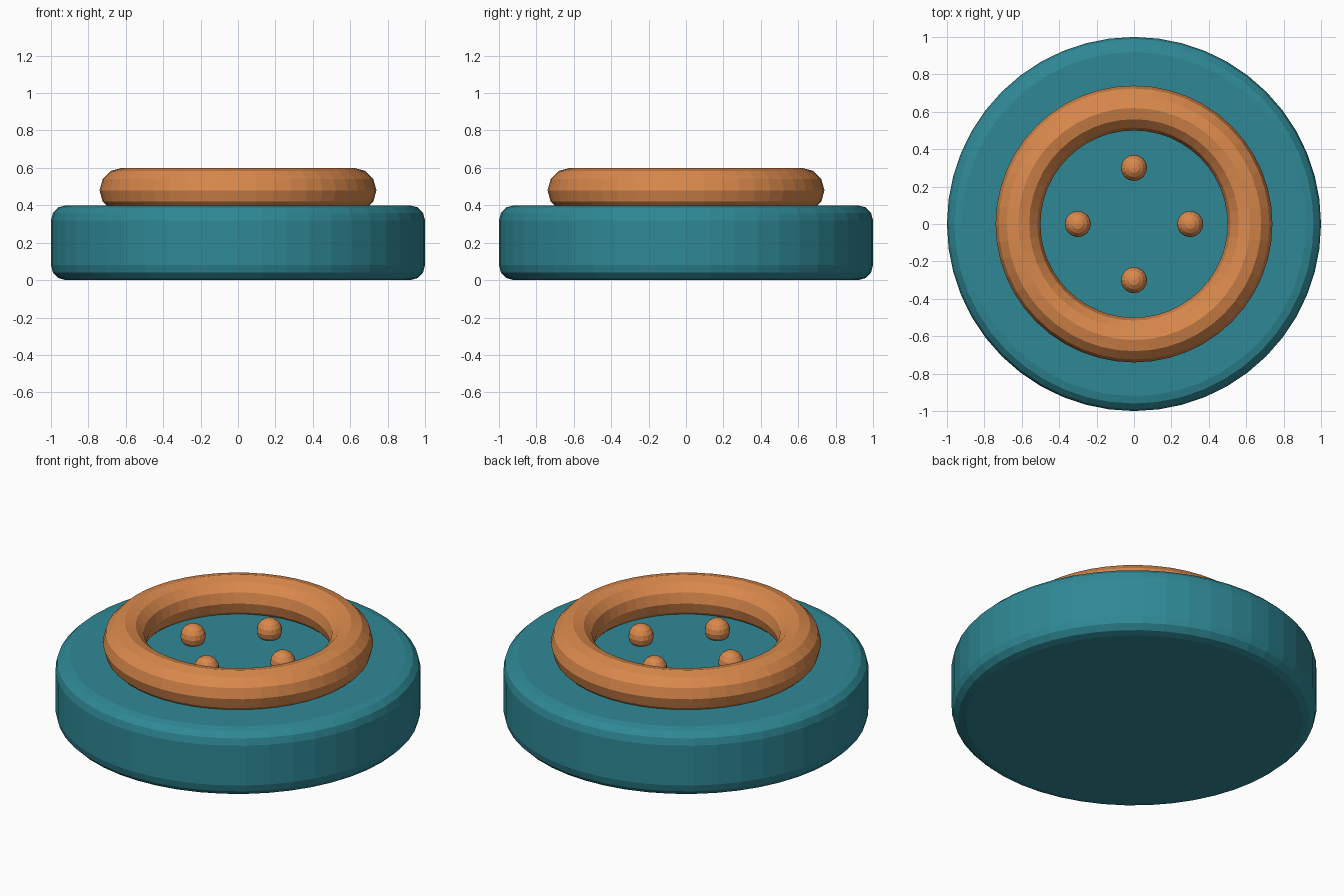
import bpy
from math import cos, sin, pi

cube = bpy.data.objects.get("Cube")
if cube:
    bpy.data.objects.remove(cube, do_unlink=True)


def make_material(name, rgb):
    mat = bpy.data.materials.new(name)
    mat.use_nodes = True
    mat.diffuse_color = (*rgb, 1)
    mat.node_tree.nodes["Principled BSDF"].inputs["Base Color"].default_value = (*rgb, 1)
    return mat


def finish(name, mat):
    obj = bpy.context.object
    obj.name = name
    obj.data.materials.append(mat)
    return obj


teal = make_material("teal", (0.028, 0.25, 0.305))
orange = make_material("orange", (0.70, 0.25, 0.072))

# Thick round base with rounded rims
bpy.ops.mesh.primitive_cylinder_add(vertices=48, radius=1, depth=0.4, location=(0, 0, 0.2))
base = finish("base_disc", teal)
bevel = base.modifiers.new("rounded_rims", "BEVEL")
bevel.width = 0.08
bevel.segments = 3
bevel.limit_method = "ANGLE"

# Raised ring, slightly sunk into the base
bpy.ops.mesh.primitive_torus_add(major_segments=48, minor_segments=12,
                                 major_radius=0.62, minor_radius=0.12, location=(0, 0, 0.48))
finish("raised_ring", orange)

# Four studs inside the ring
for i, side in enumerate(("left", "back", "right", "front")):
    a = i * pi / 2
    bpy.ops.mesh.primitive_uv_sphere_add(segments=16, ring_count=8, radius=0.07,
                                         location=(0.3 * cos(a), 0.3 * sin(a), 0.44))
    finish(side + "_stud", orange)
